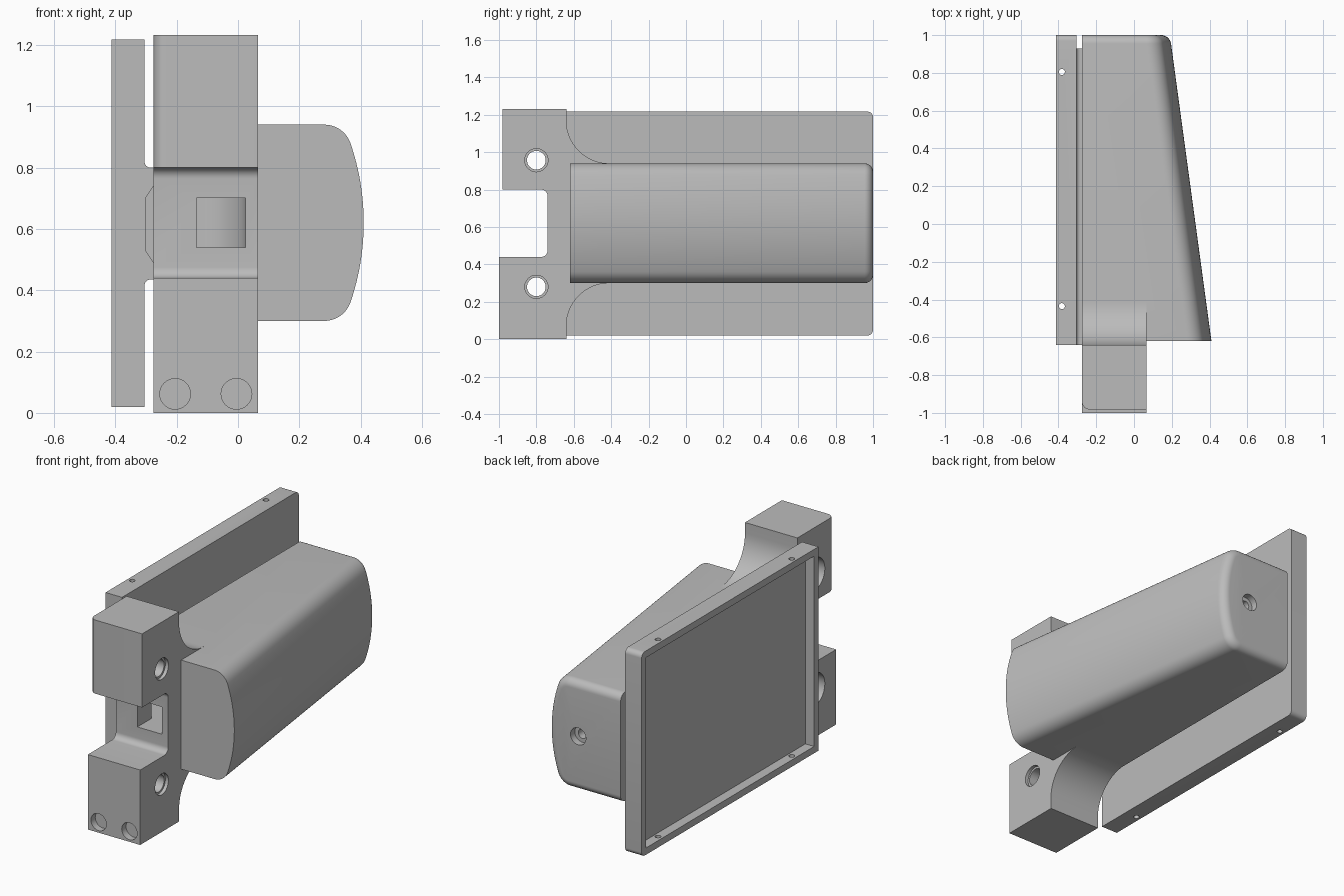
import bpy, bmesh
from math import sin, cos, pi, radians, asin

cube = bpy.data.objects.get("Cube")
if cube:
    bpy.data.objects.remove(cube)

grey = bpy.data.materials.new("plain_grey")
grey.use_nodes = True
COLOUR = (0.5, 0.5, 0.5, 1)
grey.diffuse_color = COLOUR
grey.node_tree.nodes["Principled BSDF"].inputs["Base Color"].default_value = COLOUR


def arc(cu, cv, r, start, end, n=12):
    """Points on a circle between two angles in degrees."""
    angles = [radians(start + (end - start) * i / n) for i in range(n + 1)]
    return [(cu + r * cos(a), cv + r * sin(a)) for a in angles]


def loft(name, rings):
    """Solid through a list of matching rings of 3D points."""
    bm = bmesh.new()
    loops = [[bm.verts.new(p) for p in ring] for ring in rings]
    n = len(loops[0])
    for a, b in zip(loops, loops[1:]):
        for i in range(n):
            j = (i + 1) % n
            bm.faces.new((a[i], a[j], b[j], b[i]))
    bm.faces.new(loops[0])
    bm.faces.new(loops[-1])
    bmesh.ops.recalc_face_normals(bm, faces=bm.faces)
    mesh = bpy.data.meshes.new(name)
    bm.to_mesh(mesh)
    bm.free()
    mesh.materials.append(grey)
    obj = bpy.data.objects.new(name, mesh)
    bpy.context.collection.objects.link(obj)
    return obj


def prism(name, pts, axis, lo, hi):
    """Extrude a 2D profile along an axis."""
    place = {"X": lambda t, u, v: (t, u, v),
             "Y": lambda t, u, v: (u, t, v),
             "Z": lambda t, u, v: (u, v, t)}[axis]
    return loft(name, [[place(t, u, v) for u, v in pts] for t in (lo, hi)])


def rod(u, v, r, axis, lo, hi):
    return prism("cutter", arc(u, v, r, 0, 360, 32)[:-1], axis, lo, hi)


def rect(u0, u1, v0, v1):
    return [(u0, v0), (u1, v0), (u1, v1), (u0, v1)]


def combine(target, other, operation):
    """Apply a boolean and remove the helper."""
    other.hide_render = True
    mod = target.modifiers.new("bool", "BOOLEAN")
    mod.operation = operation
    mod.solver = "EXACT"
    mod.object = other
    bpy.context.view_layer.objects.active = target
    bpy.ops.object.modifier_apply(modifier=mod.name)
    bpy.data.objects.remove(other)


def cut(target, *cutters):
    for c in cutters:
        combine(target, c, "DIFFERENCE")


LEFT, MID = -0.275, 0.62   # inner side of the body, its centre height


# Tapered body with bulged side and rounded back edges
def body_ring(y, inset):
    shift = -0.22 * (y + 0.62) / 1.62
    tilt = asin(0.23 / 0.71)
    deg = tilt * 180 / pi
    cx = -0.39 + 0.71 * cos(tilt)
    half = (arc(cx, -0.23, 0.09 - inset, -90, -deg, 10)
            + arc(-0.39, 0, 0.8 - inset, -deg, deg, 24)[1:-1]
            + arc(cx, 0.23, 0.09 - inset, deg, 90, 10))
    h = 0.32 - inset
    pts = [(LEFT, -h)] + [(x + shift, z) for x, z in half] + [(LEFT, h)]
    return [(x, y, z + MID) for x, z in pts]


EDGE = 0.045
rings = [body_ring(-0.62, 0)]
for i in range(9):
    a = i / 8 * pi / 2
    rings.append(body_ring(1 - EDGE + EDGE * sin(a), EDGE * (1 - cos(a))))
body = loft("main_body", rings)

# Forked mounting post with curved roots
post_profile = ([(-1, 0), (-1, 0.44)]
                + arc(-0.775, 0.475, 0.035, -90, 0, 8)
                + arc(-0.775, 0.765, 0.035, 0, 90, 8)
                + [(-0.982, 0.80), (-0.982, 1.232), (-0.64, 1.232)]
                + arc(-0.41, 1.17, 0.23, 180, 270, 16)
                + arc(-0.41, 0.07, 0.23, 90, 180, 16)
                + [(-0.64, 0)])
post = prism("mounting_post", post_profile, "X", LEFT, 0.065)
bm = bmesh.new()
bm.from_mesh(post.data)
corner = [e for e in bm.edges
          if all(abs(v.co.x - LEFT) < 1e-4 and abs(v.co.y + 0.982) < 1e-4 for v in e.verts)]
bmesh.ops.bevel(bm, geom=corner, offset=0.04, segments=8, profile=0.5, affect="EDGES")
bm.to_mesh(post.data)
bm.free()
combine(body, post, "UNION")

# Bolt holes across the post, counterbored on both sides
for z in (0.28, 0.957):
    cut(body, rod(-0.8, z, 0.05, "X", -0.4, 0.2),
        rod(-0.8, z, 0.062, "X", 0.045, 0.2),
        rod(-0.8, z, 0.095, "X", -0.4, -0.2))

# Shallow round pockets in the foot
for x in (-0.205, -0.005):
    cut(body, rod(x, 0.062, 0.05, "Y", -1.1, -0.96))

# Screw hole in the back
cut(body, rod(0.0, MID, 0.05, "Y", 0.96, 1.1), rod(0.0, MID, 0.027, "Y", 0.85, 1.1))

# Curved cable channel from the fork to the inner side
channel = ([(-0.135, -0.8), (0.025, -0.8)]
           + arc(-0.135, -0.6, 0.16, 0, 90, 12)
           + [(-0.35, -0.44), (-0.35, -0.6), (-0.145, -0.6), (-0.135, -0.61)])
cut(body, prism("cutter", channel, "Z", 0.54, 0.70))

# Neck joining body and tray, with small fillets and a cable pocket
neck_profile = ([(-0.274, 0.435), (-0.274, 0.80)]
                + arc(-0.285, 0.82, 0.02, 270, 180, 6)
                + [(-0.31, 0.82), (-0.31, 0.415)]
                + arc(-0.285, 0.415, 0.02, 180, 90, 6))
neck = prism("neck", neck_profile, "Y", -0.64, 0.93)
pocket = [(-0.26, 0.49), (-0.275, 0.49), (-0.302, 0.53),
          (-0.302, 0.70), (-0.275, 0.74), (-0.26, 0.74)]
cut(neck, prism("cutter", pocket, "Y", -0.7, -0.42))

# Shallow tray with rounded back corners
LOW, HIGH = 0.02, 1.217
tray_profile = ([(-0.64, LOW)] + arc(0.97, LOW + 0.03, 0.03, -90, 0, 8)
                + arc(0.97, HIGH - 0.03, 0.03, 0, 90, 8) + [(-0.64, HIGH)])
tray = prism("tray", tray_profile, "X", -0.412, -0.305)
cut(tray, prism("cutter", rect(-0.60, 0.96, LOW + 0.04, HIGH - 0.04), "X", -0.5, -0.355))
for y in (0.805, -0.435):
    cut(tray, rod(-0.382, y, 0.016, "Z", -0.1, 1.4))

# Smooth the curves, keep the edges crisp
bpy.ops.object.select_all(action="DESELECT")
for obj in (body, neck, tray):
    obj.select_set(True)
bpy.context.view_layer.objects.active = body
bpy.ops.object.shade_smooth_by_angle(angle=radians(30))
